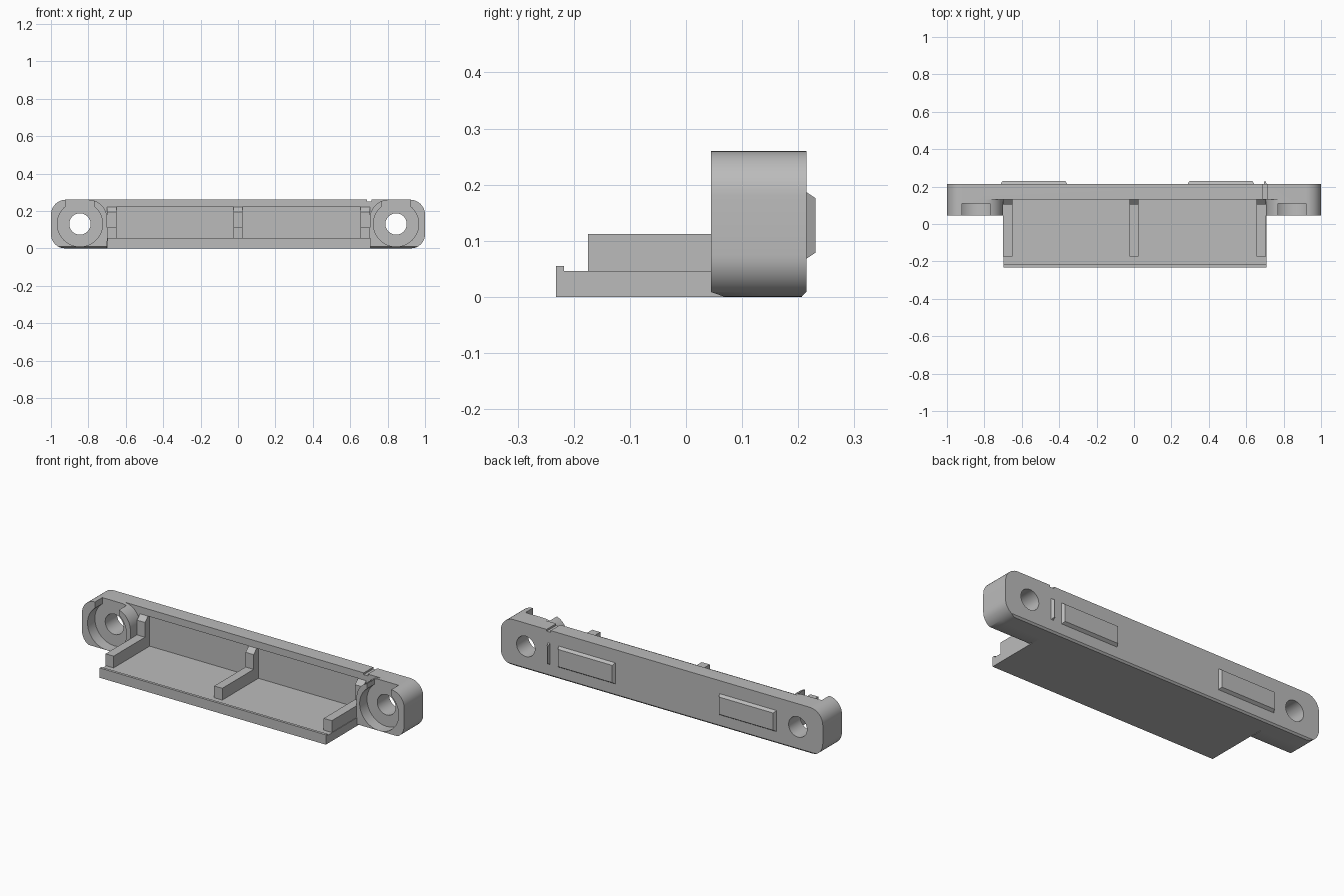
import bpy, bmesh, math
from mathutils import Vector

if "Cube" in bpy.data.objects:
    bpy.data.objects.remove(bpy.data.objects["Cube"], do_unlink=True)

grey = bpy.data.materials.new("plain grey")
grey.use_nodes = True
colour = (0.5, 0.5, 0.5, 1)
grey.diffuse_color = colour
grey.node_tree.nodes["Principled BSDF"].inputs["Base Color"].default_value = colour


def prism(name, points, start, end, axis="y"):
    """Extrude a profile: (x, z) points along y, or (y, z) points along x."""
    def place(p, d):
        return Vector((p[0], d, p[1])) if axis == "y" else Vector((d, p[0], p[1]))
    bm = bmesh.new()
    a = [bm.verts.new(place(p, start)) for p in points]
    b = [bm.verts.new(place(p, end)) for p in points]
    bm.faces.new(a)
    bm.faces.new(b[::-1])
    for i in range(len(a)):
        j = (i + 1) % len(a)
        bm.faces.new((a[j], a[i], b[i], b[j]))
    bmesh.ops.recalc_face_normals(bm, faces=bm.faces)
    mesh = bpy.data.meshes.new(name)
    bm.to_mesh(mesh)
    bm.free()
    mesh.materials.append(grey)
    ob = bpy.data.objects.new(name, mesh)
    bpy.context.collection.objects.link(ob)
    return ob


def box(name, x0, x1, y0, y1, z0, z1):
    return prism(name, [(x0, z0), (x1, z0), (x1, z1), (x0, z1)], y0, y1)


def rounded(x0, x1, z0, z1, radii, steps=10):
    """Rectangle outline, radii from bottom left anticlockwise."""
    corners = [(x0, z0, 1, 1), (x1, z0, -1, 1), (x1, z1, -1, -1), (x0, z1, 1, -1)]
    pts = []
    for k, ((x, z, sx, sz), r) in enumerate(zip(corners, radii)):
        if r == 0:
            pts.append((x, z))
            continue
        for i in range(steps + 1):
            t = math.pi * (1 + k / 2 + i / steps / 2)
            pts.append((x + sx * r + r * math.cos(t), z + sz * r + r * math.sin(t)))
    return pts


def circle(x, z, r, n=48):
    return [(x + r * math.cos(2 * math.pi * i / n), z + r * math.sin(2 * math.pi * i / n))
            for i in range(n)]


def combine(ob, other, operation="DIFFERENCE"):
    mod = ob.modifiers.new("shape", "BOOLEAN")
    mod.operation = operation
    mod.solver = "EXACT"
    mod.object = other
    bpy.context.view_layer.objects.active = ob
    bpy.ops.object.modifier_apply(modifier=mod.name)
    bpy.data.objects.remove(other, do_unlink=True)


# Long back plate with a shallow recess in its front
BACK, WALL, TOP, HOLE_X, HOLE_Z = 0.215, 0.13, 0.26, 0.845, 0.13
plate = prism("back_plate", rounded(-1, 1, 0, TOP, (0.075, 0.075, 0.08, 0.08)), WALL, BACK)
combine(plate, box("recess", -0.695, 0.695, 0.1, 0.145, 0.045, 0.22))

# End bosses, screw holes, counterbores and top slots
for side in (-1, 1):
    if side > 0:
        outline = rounded(0.705, 1, 0, TOP, (0, 0.075, 0.08, 0.1))
    else:
        outline = rounded(-1, -0.7, 0, TOP, (0.075, 0, 0.1, 0.08))
    combine(plate, prism("boss", outline, 0.045, WALL + 0.02), "UNION")
    x = side * HOLE_X
    combine(plate, prism("bore", circle(x, HOLE_Z, 0.121), 0, 0.11))
    combine(plate, box("slot", x - 0.075, x + 0.075, 0, 0.11, HOLE_Z, 0.3))
    combine(plate, prism("hole", circle(x, HOLE_Z, 0.057), 0, 0.3))

# Lower edge chamfers and the small nick in the top edge
combine(plate, prism("back_chamfer", [(0.205, -0.001), (0.23, -0.001), (0.23, 0.025)],
                     -1.1, 1.1, "x"))
for x0, x1 in ((-1.1, -0.698), (0.708, 1.1)):
    combine(plate, prism("front_chamfer", [(0.03, -0.002), (0.075, -0.002), (0.03, 0.014)],
                         x0, x1, "x"))
combine(plate, box("nick", 0.69, 0.715, 0, 0.3, 0.25, 0.3))

# Shelf with a raised front lip
prism("shelf", [(-0.232, 0), (0.16, 0), (0.16, 0.046), (-0.217, 0.046),
                (-0.217, 0.055), (-0.232, 0.055)], -0.697, 0.708, "x")

# Ribs: low bar along the shelf and a sloped post against the wall
for name, x in (("right", -0.675), ("middle", 0), ("left", 0.68)):
    prism(name + "_rib", [(-0.175, 0.04), (0.15, 0.04), (0.15, 0.22), (0.13, 0.22),
                          (0.103, 0.195), (0.103, 0.112), (-0.175, 0.112)],
          x - 0.025, x + 0.025, "x")

# Bevelled pads on the back
for name, x0, x1 in (("right_pad", -0.715, -0.355), ("left_pad", 0.285, 0.645)):
    pad = box(name, x0, x1, BACK - 0.005, 0.231, 0.065, 0.19)
    cx, cz = (x0 + x1) / 2, 0.1275
    for v in pad.data.vertices:
        if v.co.y > 0.22:
            v.co.x -= math.copysign(0.012, v.co.x - cx)
            v.co.z -= math.copysign(0.014, v.co.z - cz)

# Thin locating ridge beside the left pad
ridge = box("locating_ridge", 0.695, 0.712, BACK - 0.005, 0.231, 0.065, 0.19)
for v in ridge.data.vertices:
    if v.co.y > 0.22:
        v.co.x = 0.697 if v.co.x < 0.7 else 0.701
        v.co.z -= math.copysign(0.014, v.co.z - 0.1275)

# Smooth round surfaces, keep edges sharp
bpy.ops.object.select_all(action="DESELECT")
plate.select_set(True)
bpy.context.view_layer.objects.active = plate
bpy.ops.object.shade_smooth_by_angle(angle=math.radians(30))
